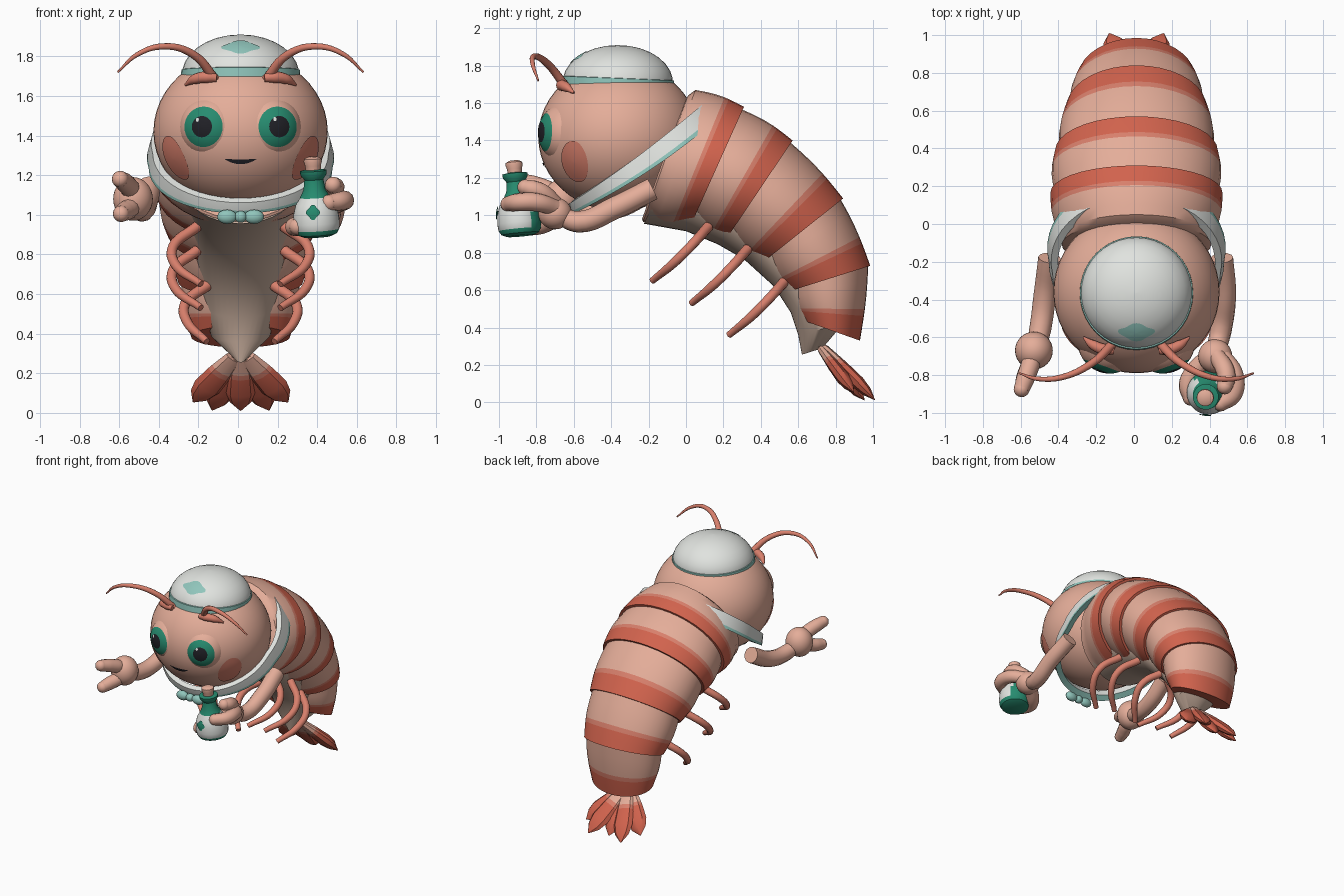
import bpy, bmesh, math
from math import sin, cos, pi, radians
from mathutils import Vector, Matrix

old = bpy.data.objects.get("Cube")
if old:
    bpy.data.objects.remove(old, do_unlink=True)

COLOURS = {
    "skin": (.78, .42, .32), "red": (.64, .125, .075), "salmon": (.69, .215, .15),
    "belly_tan": (.60, .44, .35), "white": (.75, .77, .74), "pale_teal": (.28, .56, .50),
    "green": (.02, .26, .16), "black": (.015, .015, .02),
}
AXIS = .013  # the body's mid plane; the hands reach unevenly to each side
MATS, MADE = {}, []
for name, rgb in COLOURS.items():
    m = bpy.data.materials.new(name)
    m.use_nodes = True
    m.diffuse_color = (*rgb, 1)
    m.node_tree.nodes["Principled BSDF"].inputs["Base Color"].default_value = (*rgb, 1)
    MATS[name] = m


def finish(name, bm, cols):
    me = bpy.data.meshes.new(name)
    bm.to_mesh(me)
    bm.free()
    for c in cols:
        me.materials.append(MATS[c])
    ob = bpy.data.objects.new(name, me)
    ob.location.x = AXIS
    bpy.context.collection.objects.link(ob)
    MADE.append(ob)
    return ob


def loft(name, rings, cols, wrap=False):
    """Skin a list of rings; cols holds one colour, or one per band."""
    bm = bmesh.new()
    rows = [[bm.verts.new(p) for p in r] for r in rings]
    pairs = list(zip(rows, rows[1:] + rows[:1] if wrap else rows[1:]))
    cols = cols if len(cols) > 1 else cols * len(pairs)
    used = list(dict.fromkeys(cols))
    for (a, b), c in zip(pairs, cols):
        for i in range(len(a)):
            j = (i + 1) % len(a)
            bm.faces.new((a[i], a[j], b[j], b[i])).material_index = used.index(c)
    if not wrap:
        bm.faces.new(rows[0]).material_index = used.index(cols[0])
        bm.faces.new(rows[-1]).material_index = used.index(cols[-1])
    bmesh.ops.recalc_face_normals(bm, faces=bm.faces)
    return finish(name, bm, used)


def lathe(name, profile, cols, mat, n=32):
    rings = [[mat @ Vector((r * cos(2*pi*i/n), r * sin(2*pi*i/n), z)) for i in range(n)]
             for r, z in profile]
    return loft(name, rings, cols)


def ball(name, loc, radii, col, segs=32):
    bm = bmesh.new()
    bmesh.ops.create_uvsphere(bm, u_segments=segs, v_segments=segs // 2, radius=1)
    bm.transform(Matrix.Translation(loc) @ Matrix.Diagonal((*radii, 1)))
    return finish(name, bm, [col])


def tube(name, pts, radii, col):
    cu = bpy.data.curves.new(name, 'CURVE')
    cu.dimensions, cu.bevel_depth, cu.bevel_resolution = '3D', 1, 4
    cu.resolution_u, cu.use_fill_caps = 6, True
    sp = cu.splines.new('BEZIER')
    sp.bezier_points.add(len(pts) - 1)
    for bp, p, r in zip(sp.bezier_points, pts, radii):
        bp.co, bp.radius = p, r
        bp.handle_left_type = bp.handle_right_type = 'AUTO'
    tmp = bpy.data.objects.new(name, cu)
    bpy.context.collection.objects.link(tmp)
    bpy.context.view_layer.update()
    bm = bmesh.new()
    bm.from_mesh(tmp.to_mesh())
    tmp.to_mesh_clear()
    bpy.data.objects.remove(tmp, do_unlink=True)
    bmesh.ops.recalc_face_normals(bm, faces=bm.faces)
    return finish(name, bm, [col])


def oval(a, b, tilt=0, wobble=0, n=32):
    out = []
    for i in range(n):
        t = 2 * pi * i / n
        k = 1 + wobble * cos(4 * t)
        x, y = a * k * cos(t), b * k * sin(t)
        out.append((x * cos(tilt) - y * sin(tilt), x * sin(tilt) + y * cos(tilt)))
    return out


def patch(name, centre, radii, direction, outline, col):
    """Thin painted plate that hugs an ellipsoid."""
    n = Vector(direction).normalized()
    u = Vector((0, 0, 1)).cross(n).normalized()
    v = n.cross(u)
    rings = []
    for k in (.05, .35, .7, 1):
        pts = [(n + u * a * k + v * b * k).normalized() * 1.012 for a, b in outline]
        rings.append([Vector(centre) + Vector([p[i] * radii[i] for i in range(3)]) for p in pts])
    return loft(name, rings, [col])


def hoop(top, bottom, w, scale=1, n=36):
    """Ellipse through a top and a bottom point of the mid plane."""
    t, b = Vector((0, *top)), Vector((0, *bottom))
    mid, half = (t + b) / 2, (t - b) / 2 * scale
    return [mid + half * cos(2*pi*i/n) + Vector((w * scale * sin(2*pi*i/n), 0, 0)) for i in range(n)]


# Shell segments, each with a coloured rear band
RIMS = [((.05, 1.67), (-.205, .965), .40), ((.31, 1.58), (.025, .945), .455),
        ((.57, 1.40), (.21, .865), .43), ((.84, 1.09), (.40, .74), .37),
        ((.985, .73), (.54, .59), .315), ((.93, .33), (.62, .44), .25)]
STEPS = (0, .2, .4, .58, .67, .84, 1)
for k, (a, b) in enumerate(zip(RIMS, RIMS[1:])):
    rings = []
    for t in STEPS:
        top, bot = (tuple(p + (q - p) * t for p, q in zip(a[i], b[i])) for i in (0, 1))
        s = (.95 + .05 * t if k else 1) + .04 * sin(pi * t)
        rings.append(hoop(top, bot, a[2] + (b[2] - a[2]) * t, s))
    cols = ["skin"] * 3 + ["salmon"] + ["red"] * 2
    if k == 0:  # rolled front lip
        rings = [hoop((-.03, 1.56), (-.235, .98), .37), hoop((.01, 1.64), (-.23, .965), .395)] + rings
        cols = ["skin"] * 2 + cols
    loft(f"shell_segment_{k + 1}", rings, cols)

# Soft belly running to a point under the tail
loft("belly", [hoop(*r) for r in (
    ((0, 1.45), (-.225, .955), .32), ((.2, 1.25), (0, .915), .28), ((.38, 1.1), (.17, .845), .26),
    ((.5, .98), (.31, .765), .24), ((.65, .8), (.47, .62), .21), ((.78, .6), (.56, .48), .18),
    ((.84, .42), (.6, .36), .15), ((.73, .29), (.62, .255), .025))], ["belly_tan"])

# Tail fan: long inner blades, outer ones curled forward
D, X = Vector((0, .67, -.74)), Vector((1, 0, 0))
N = D.cross(X)
for k, (angle, length, fwd) in zip(range(-2, 3), ((-36, .345, .025), (-18, .405, -.015), (0, .35, .015),
                                                  (18, .405, -.015), (36, .345, .025))):
    a = radians(angle)
    run, side = D * cos(a) + X * sin(a), X * cos(a) - D * sin(a)
    base = Vector((.018 * k, .735, .285))
    rings = [[base + run * length * t + N * fwd * (t + .4) + side * w * cos(pi * i / 4)
              + N * w * .5 * sin(pi * i / 4) for i in range(8)]
             for t, w in ((0, .045), (.28, .062), (.36, .066), (.66, .074), (.84, .055), (1, .004))]
    loft(f"tail_blade_{k + 3}", rings, ["skin", "salmon", "red", "red", "red"])

# Head, mouth and cap
HEAD, HR = Vector((0, -.36, 1.42)), (.44, .43, .397)
ball("head", HEAD, HR, "skin", 48)
ts = [i / 8 - 1 for i in range(17)]
smile = [(.19 * t, -.052 + .066 * t * t) for t in ts] + [(-.19 * t, .012 + .004 * t * t) for t in ts[1:-1]]
patch("mouth", HEAD, HR, (0, -.40, -.155), smile, "black")

CAP, CR = Vector((0, -.365, 1.71)), (.295, .295, .2)
upright = Matrix.Translation(CAP)
lathe("cap_dome", [(.29, -.02)] + [(CR[0] * cos(radians(d)), CR[2] * sin(radians(d)))
      for d in (0, 8, 18, 30, 42, 54, 66, 78, 89.5)], ["white"], upright, 40)
lathe("cap_band", [(.28, -.037), (.302, -.035), (.299, .022), (.285, .026)], ["pale_teal"],
      upright @ Matrix.Rotation(-.04, 4, 'X'), 40)
patch("cap_badge", CAP, CR, (0, -.72, .70), oval(.31, .21, 0, .13), "pale_teal")

# Collar around the neck, flaring over the shell at the back
A, F = Vector((0, -.65, .76)), Vector((0, -.76, -.65))


def collar_ring(r, front, back, n=48):
    pts = []
    for i in range(n):
        t = 2 * pi * i / n
        f = ((1 + cos(t)) / 2) ** 2
        grow = 1 + .2 * max(0, -cos(t))
        pts.append(HEAD + A * (front * f + back * (1 - f))
                   + (F * cos(t) + X * 1.02 * sin(t)) * r * grow)
    return pts


loft("collar", [collar_ring(*r) for r in (
    (.40, -.10, -.16), (.435, -.10, -.16), (.452, -.14, -.25), (.455, -.155, -.272), (.41, -.15, -.26))],
    ["white", "white", "pale_teal", "pale_teal", "white"], wrap=True)
ball("bow_knot", (0, -.62, .99), (.032, .03, .03), "pale_teal", 16)

# Paired parts
for s, tag in ((1, "left"), (-1, "right")):
    def flip(*pts):
        return [(s * x, y, z) for x, y, z in pts]

    ball(f"{tag}_bow_loop", (s * .068, -.62, .99), (.05, .03, .036), "pale_teal", 16)

    # Eye: shallow socket, iris and pupil in one turned form
    look, eye = Vector((s * .33, -.94, .03)).normalized(), Vector((s * .142, -.622, 1.44))
    aim = Matrix.Translation(eye) @ look.to_track_quat('Z', 'Y').to_matrix().to_4x4()
    lathe(f"{tag}_eye", [(.17 * sin(radians(d)), .17 * cos(radians(d)))
          for d in (.5, 9, 18.5, 27, 37, 48, 60, 75, 90)],
          ["black"] * 2 + ["green"] * 2 + ["skin"] * 4, aim)
    patch(f"{tag}_eye_glint", eye, (.17,) * 3, look + Vector((-.15, 0, .22)), oval(.05, .06), "white")
    patch(f"{tag}_cheek", HEAD, HR, (s * .33, -.24, -.15), oval(.2, .31, s * -.15), "salmon")

    # Feelers
    tube(f"{tag}_antenna", flip((.12, -.63, 1.67), (.24, -.74, 1.81), (.39, -.81, 1.85),
         (.52, -.82, 1.81), (.62, -.79, 1.72)), (.025, .02, .016, .012, .005), "salmon")
    tube(f"{tag}_feeler_base", flip((.12, -.67, 1.69), (.17, -.665, 1.695), (.23, -.64, 1.685),
         (.28, -.60, 1.655)), (.02, .03, .026, .006), "salmon")

    # Swimming legs
    for k, (y, z, dx) in enumerate(((.12, .94, 0), (.33, .82, 0), (.53, .65, -.06))):
        tube(f"{tag}_leg_{k + 1}", flip((.22 + dx, y, z), (.34 + dx, y - .09, z - .1),
             (.33 + dx, y - .18, z - .19), (.2 + dx / 2, y - .3, z - .29)),
             (.028, .026, .025, .018), "salmon")

# Arms, hands and fingers
ARM = (.06, .06, .058, .05)
tube("left_arm", [(.452, -.18, 1.14), (.467, -.38, 1.04), (.445, -.57, .965), (.417, -.68, 1)], ARM, "skin")
ball("left_hand", (.417, -.70, 1.01), (.09, .09, .085), "skin")
tube("right_arm", [(-.46, -.18, 1.14), (-.485, -.38, 1.04), (-.51, -.56, 1.03), (-.533, -.66, 1.07)], ARM, "skin")
ball("right_hand", (-.543, -.67, 1.08), (.1, .1, .11), "skin")
FINGERS = {
    "left_finger_front": [(.47, -.7, 1.04), (.53, -.8, 1.07), (.525, -.9, 1.07), (.46, -.95, 1.06)],
    "left_finger_upper": [(.44, -.7, 1.06), (.48, -.77, 1.12), (.49, -.82, 1.14), (.48, -.86, 1.15)],
    "left_thumb": [(.4, -.7, .98), (.33, -.77, .95), (.285, -.85, .94), (.3, -.92, .94)],
    "right_finger_upper": [(-.53, -.68, 1.11), (-.55, -.75, 1.14), (-.575, -.82, 1.165), (-.595, -.875, 1.18)],
    "right_finger_lower": [(-.53, -.68, 1.05), (-.55, -.75, 1.03), (-.575, -.81, 1.015), (-.59, -.86, 1.005)],
}
for name, pts in FINGERS.items():
    pts = [(x - AXIS, y, z) for x, y, z in pts]
    tube(name, pts, (.045, .05, .048, .042), "skin")
    ball(name + "_tip", pts[-1], (.042,) * 3, "skin", 16)

# Bottle with a label that wraps the front
lean = Matrix.Translation((.387, -.885, .89)) @ Vector((-.06, -.09, 1)).to_track_quat('Z', 'Y').to_matrix().to_4x4()
bottle = lathe("bottle", [(.07, 0), (.1, .012), (.114, .035), (.118, .07), (.113, .12), (.1, .165),
               (.076, .2), (.055, .24), (.048, .29), (.066, .315), (.068, .335), (.04, .34)],
               ["green"] * 2 + ["white"] * 4 + ["green"] * 5, lean)
for f in bottle.data.polygons:
    if f.center.y > -.83:
        f.material_index = 0
lathe("stopper", [(.038, .33), (.04, .36), (.046, .38), (.044, .395), (.025, .405)], ["skin"], lean, 20)
patch("bottle_badge", (.377, -.895, 1), (.12,) * 3, (-.1, -1, .1), oval(.27, .3, 0, .14), "green")

# Smooth shading that keeps the rims crisp
bpy.ops.object.select_all(action='DESELECT')
for ob in MADE:
    ob.select_set(True)
bpy.context.view_layer.objects.active = MADE[0]
bpy.ops.object.shade_smooth_by_angle(angle=radians(35))
